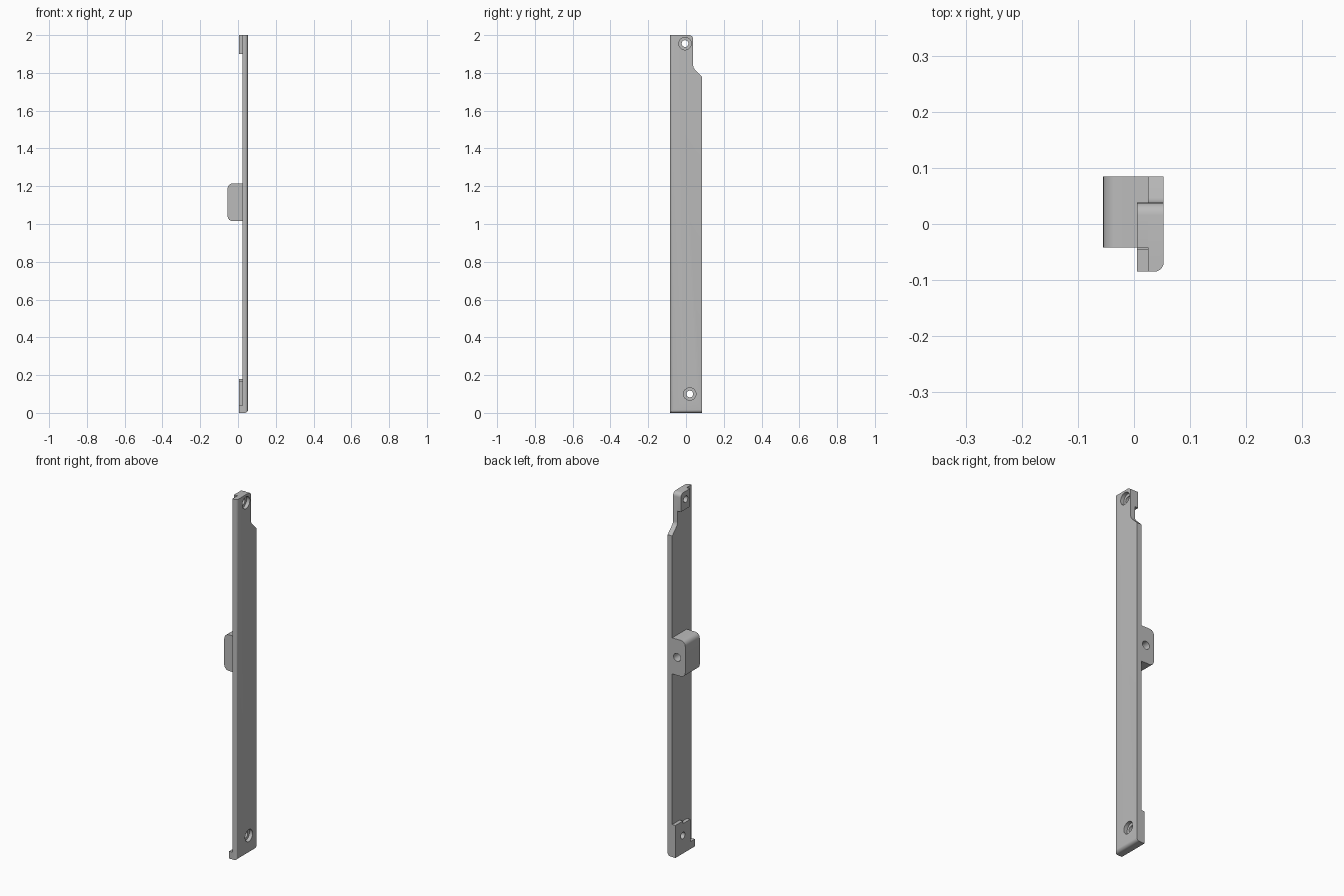
import bpy, bmesh
from mathutils import Matrix, Vector

cube = bpy.data.objects.get("Cube")
if cube:
    bpy.data.objects.remove(cube, do_unlink=True)

grey = bpy.data.materials.new("plain grey")
grey.use_nodes = True
grey.diffuse_color = (0.5, 0.5, 0.5, 1)
grey.node_tree.nodes["Principled BSDF"].inputs["Base Color"].default_value = grey.diffuse_color

INNER, OUTER, PAD = 0.025, 0.053, 0.005   # x levels
FRONT, BACK, NOTCH = -0.085, 0.085, 0.038  # y levels


def finish(name, bm):
    bmesh.ops.recalc_face_normals(bm, faces=bm.faces)
    mesh = bpy.data.meshes.new(name)
    bm.to_mesh(mesh)
    bm.free()
    mesh.materials.append(grey)
    obj = bpy.data.objects.new(name, mesh)
    bpy.context.collection.objects.link(obj)
    return obj


def slab(name, outline, x0, x1, rounds=()):
    """Extrude a (y, z) outline along x; each round is (edge rule, radius)."""
    bm = bmesh.new()
    face = bm.faces.new([bm.verts.new((x0, y, z)) for y, z in outline])
    new = bmesh.ops.extrude_face_region(bm, geom=[face])["geom"]
    bmesh.ops.translate(bm, vec=(x1 - x0, 0, 0),
                        verts=[v for v in new if isinstance(v, bmesh.types.BMVert)])
    bmesh.ops.recalc_face_normals(bm, faces=bm.faces)
    for rule, radius in rounds:
        edges = [e for e in bm.edges if rule(e.verts[0].co, e.verts[1].co)]
        bmesh.ops.bevel(bm, geom=edges, offset=radius, segments=6,
                        profile=0.5, affect='EDGES')
    return finish(name, bm)


def box_outline(y0, y1, z0, z1):
    return [(y0, z0), (y1, z0), (y1, z1), (y0, z1)]


def near(a, b):
    return abs(a - b) < 1e-4


def along(axis, **fixed):
    """Edge rule: runs along one axis, with the given fixed coordinates."""
    def rule(a, b):
        d = b - a
        return (abs(d[axis]) > 0.999 * d.length and
                all(near(a["xyz".index(k)], v) and near(b["xyz".index(k)], v)
                    for k, v in fixed.items()))
    return rule


def drill(targets, center, axis, radius, length):
    """Cut a round hole, centred on a point, out of the given parts."""
    bm = bmesh.new()
    turn = Vector((0, 0, 1)).rotation_difference(Vector(axis)).to_matrix().to_4x4()
    bmesh.ops.create_cone(bm, cap_ends=True, segments=32, radius1=radius, radius2=radius,
                          depth=length, matrix=Matrix.Translation(center) @ turn)
    cutter = finish("hole_cutter", bm)
    cutter.hide_render = True
    for obj in targets:
        mod = obj.modifiers.new("hole", 'BOOLEAN')
        mod.operation, mod.solver, mod.object = 'DIFFERENCE', 'EXACT', cutter
        deps = bpy.context.evaluated_depsgraph_get()
        baked = bpy.data.meshes.new_from_object(obj.evaluated_get(deps))
        obj.modifiers.clear()
        obj.data = baked
    bpy.data.objects.remove(cutter, do_unlink=True)


# Long cover plate with a notched top corner
plate = slab("cover_plate",
             [(FRONT, 0), (BACK, 0), (BACK, 1.78), (NOTCH, 1.827), (NOTCH, 2), (FRONT, 2)],
             INNER, OUTER,
             [(along(0, y=NOTCH, z=2), 0.022),
              (along(0, y=NOTCH, z=1.827), 0.012),
              (lambda a, b: along(2, x=OUTER, y=FRONT)(a, b)
               or along(1, x=OUTER, z=0)(a, b), 0.017)])

# Raised mounting pads on the inner face
top_pad = slab("top_pad", box_outline(-0.042, NOTCH, 1.9, 2), PAD, INNER,
               [(along(0, y=NOTCH, z=2), 0.022)])
bottom_pad = slab("bottom_pad",
                  [(-0.045, 0), (BACK, 0), (BACK, 0.18), (0.02, 0.18),
                   (0.02, 0.165), (-0.045, 0.165)], PAD, INNER)

# Small lip at the front bottom corner
lip = slab("bottom_lip", box_outline(FRONT, -0.045, 0, 0.04), PAD, INNER)

# Rounded boss at mid height
boss = slab("side_boss", box_outline(-0.042, BACK, 1.015, 1.215), -0.055, INNER,
            [(lambda a, b: near(a.x, -0.055) and near(b.x, -0.055)
              and along(1)(a, b), 0.027)])

# Counterbored screw holes and the blind hole in the boss
for pad, y, z in ((top_pad, -0.005, 1.955), (bottom_pad, 0.02, 0.1)):
    drill([plate, pad], (0.03, y, z), (1, 0, 0), 0.018, 0.2)
    drill([plate], (OUTER, y, z), (1, 0, 0), 0.033, 0.04)
drill([boss], (-0.005, BACK, 1.115), (0, 1, 0), 0.022, 0.18)

# Smooth the rounded edges and keep the corners crisp
bpy.ops.object.select_all(action='DESELECT')
for part in (plate, top_pad, bottom_pad, lip, boss):
    part.select_set(True)
bpy.context.view_layer.objects.active = plate
bpy.ops.object.shade_smooth_by_angle(angle=0.6)
